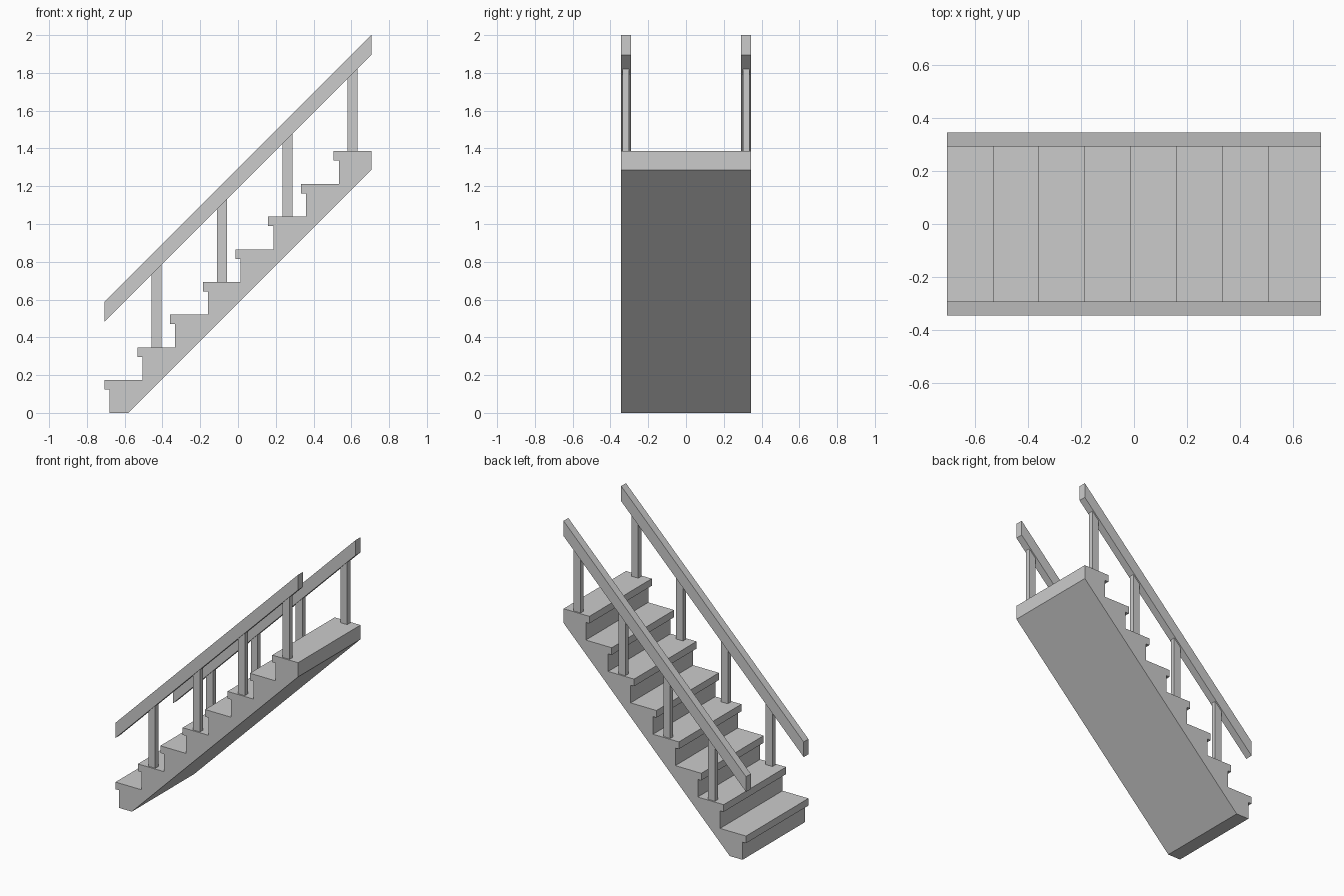
import bpy, bmesh

if "Cube" in bpy.data.objects:
    bpy.data.objects.remove(bpy.data.objects["Cube"])

STEPS, RISE, GOING = 8, 0.1732, 0.1732
X0, X1 = -0.706, 0.706       # overall length
HALF_W = 0.345               # half of the stair width
NOSE, TREAD = 0.027, 0.05    # nosing overhang and tread thickness


def extrude_profile(name, profile, y0, y1):
    """Prism from an (x, z) outline spanning y0..y1."""
    bm = bmesh.new()
    face = bm.faces.new([bm.verts.new((x, y0, z)) for x, z in profile])
    geom = bmesh.ops.extrude_face_region(bm, geom=[face])["geom"]
    verts = [v for v in geom if isinstance(v, bmesh.types.BMVert)]
    bmesh.ops.translate(bm, verts=verts, vec=(0, y1 - y0, 0))
    bmesh.ops.recalc_face_normals(bm, faces=bm.faces)
    mesh = bpy.data.meshes.new(name)
    bm.to_mesh(mesh)
    bm.free()
    obj = bpy.data.objects.new(name, mesh)
    bpy.context.collection.objects.link(obj)
    return obj


# Solid flight: stepped top with overhanging nosings, sloped underside
outline = [(-0.58, 0), (X0 + NOSE, 0)]
for i in range(STEPS):
    nose_x, top = X0 + i * GOING, (i + 1) * RISE
    riser_x = nose_x + NOSE
    if i:
        outline.append((riser_x, top - RISE))
    outline += [(riser_x, top - TREAD), (nose_x, top - TREAD), (nose_x, top)]
outline += [(X1, STEPS * RISE), (X1, X1 + 0.58)]
extrude_profile("stair_flight", outline, -HALF_W, HALF_W)

# Handrails with posts on every second tread
RAIL_W, POST_X, POST_Y = 0.053, 0.053, 0.034
RAIL_LOW, RAIL_HIGH = 1.188, 1.294   # rail heights at x = 0, slope 1
for side, s in (("front", -1), ("back", 1)):
    yc = s * (HALF_W - RAIL_W / 2)
    rail = [(X0, X0 + RAIL_LOW), (X1, X1 + RAIL_LOW),
            (X1, X1 + RAIL_HIGH), (X0, X0 + RAIL_HIGH)]
    extrude_profile(f"{side}_handrail", rail, yc - RAIL_W / 2, yc + RAIL_W / 2)
    for k in range(4):
        a = -0.432 + k * 2 * GOING - POST_X / 2
        b = a + POST_X
        foot = (2 * k + 2) * RISE
        post = [(a, foot), (b, foot), (b, b + RAIL_LOW), (a, a + RAIL_LOW)]
        extrude_profile(f"{side}_post_{k + 1}", post, yc - POST_Y / 2, yc + POST_Y / 2)
